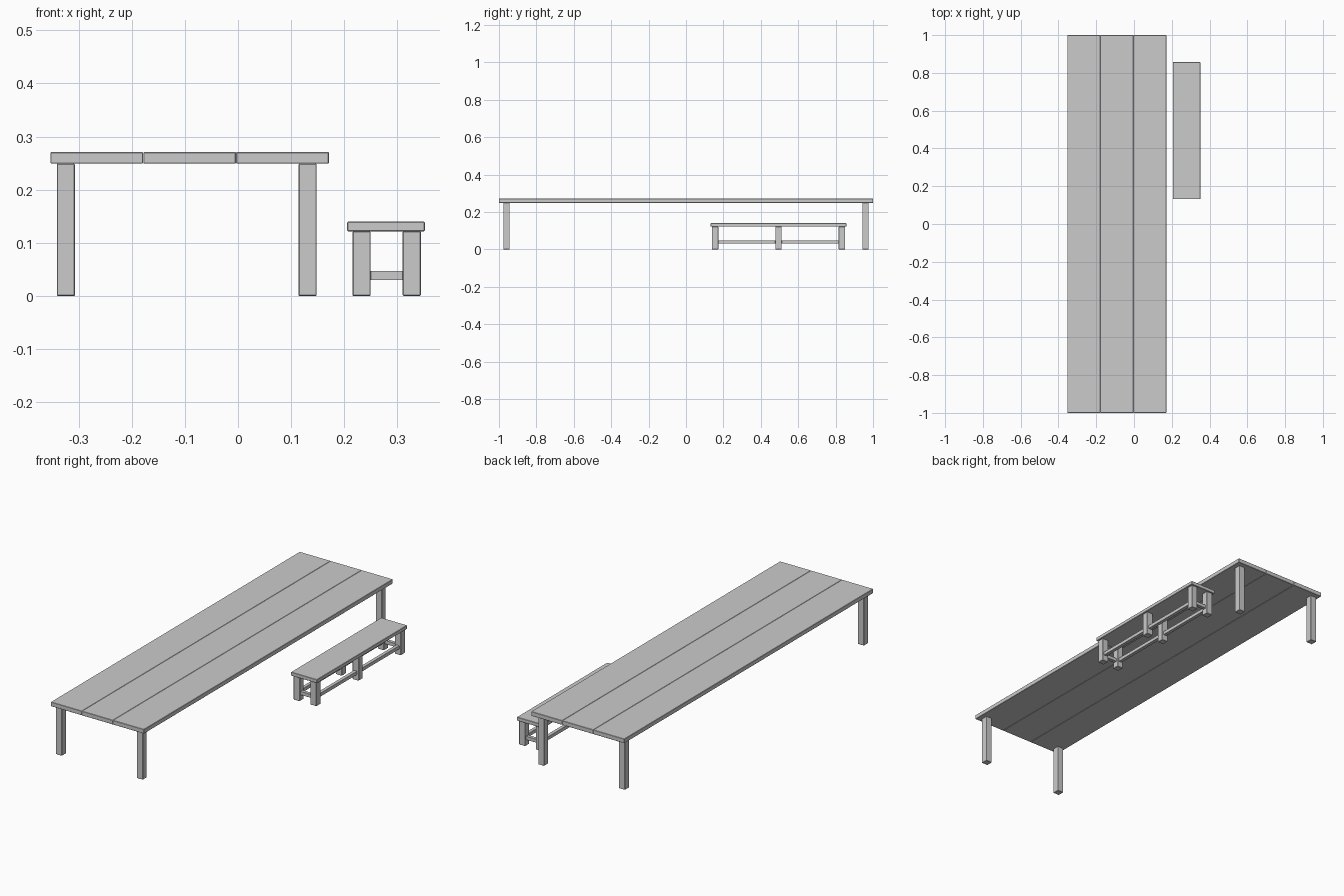
import bpy

if "Cube" in bpy.data.objects:
    bpy.data.objects.remove(bpy.data.objects["Cube"])


def box(name, x, y, z, bevel=0.0015):
    """Lightly bevelled box from (min, max) ranges."""
    bpy.ops.mesh.primitive_cube_add(size=1, location=[(a + b) / 2 for a, b in (x, y, z)])
    ob = bpy.context.object
    ob.name = name
    ob.scale = [b - a for a, b in (x, y, z)]
    bpy.ops.object.transform_apply(location=False, rotation=False, scale=True)
    mod = ob.modifiers.new("edge", 'BEVEL')
    mod.width = bevel
    mod.segments = 1
    return ob


def around(c, half):
    return (c - half, c + half)


LEG = 0.017    # half leg width
RAIL = 0.0088  # half rail thickness

# Table top planks
for i in range(3):
    x0 = -0.353 + i * 0.1748
    box("table_plank", (x0, x0 + 0.1744), (-1, 1), (0.249, 0.271))

# Table legs
for x in (-0.324, 0.131):
    for y in (-0.96, 0.96):
        box("table_leg", around(x, LEG), around(y, LEG), (0, 0.249))

# Bench seat
cy = 0.4945
box("bench_seat", (0.2055, 0.3515), around(cy, 0.3625), (0.1215, 0.14))

# Bench legs
legs_x = (0.2325, 0.327)
legs_y = (cy - 0.339, cy, cy + 0.339)
for x in legs_x:
    for y in legs_y:
        box("bench_leg", around(x, LEG), around(y, LEG), (0, 0.1215))

# Long rails between neighbouring legs
for x in legs_x:
    for a, b in zip(legs_y, legs_y[1:]):
        box("bench_long_rail", around(x, RAIL), (a + LEG, b - LEG), (0.03, 0.0475), 0.0005)

# Cross rails joining the end leg pairs
for y in (legs_y[0], legs_y[2]):
    box("bench_cross_rail", (legs_x[0] + LEG, legs_x[1] - LEG), around(y, RAIL), (0.03, 0.0475), 0.0005)
